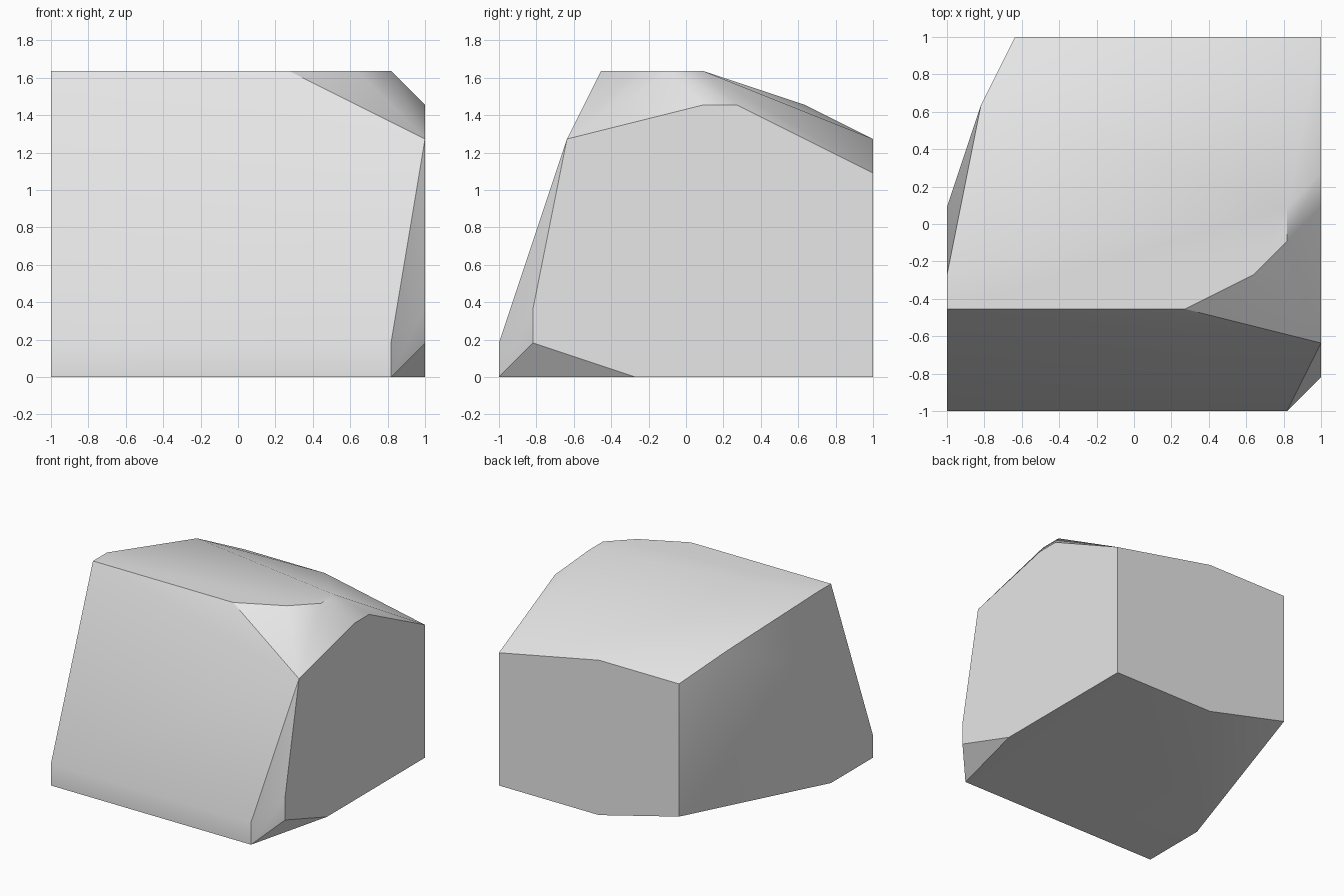
import bpy
import bmesh
import math

cube = bpy.data.objects.get("Cube")
if cube:
    bpy.data.objects.remove(cube, do_unlink=True)

UNIT = 1 / 11       # the block is laid out on a coarse grid
SIDE, TOP = 11, 18  # half width and full height in grid steps


def make_material(name, colour):
    material = bpy.data.materials.new(name)
    material.use_nodes = True
    material.diffuse_color = colour
    shader = next(n for n in material.node_tree.nodes if n.type == "BSDF_PRINCIPLED")
    shader.inputs["Base Color"].default_value = colour
    return material


# Outlines of the flat sides, each in its own plane
base_outline = [(-SIDE, -SIDE), (9, -SIDE), (SIDE, -3), (SIDE, SIDE), (1, SIDE), (-SIDE, -5)]
top_outline = [(-SIDE, -5), (3, -5), (7, -3), (9, -1), (9, 1), (-SIDE, -3)]
left_outline = [(-9, 2), (-9, 4), (-7, 14), (1, 16), (3, 16), (SIDE, 12)]
back_outline = [(1, 14), (-7, 14), (-7, 2)]
front_lip = [(-SIDE, 2), (9, 2)]

points = [(x, y, 0) for x, y in base_outline]
points += [(x, y, TOP) for x, y in top_outline]
points += [(SIDE, y, z) for y, z in left_outline]
points += [(x, SIDE, z) for x, z in back_outline]
points += [(x, -SIDE, z) for x, z in front_lip]

# Worn corner between the back and the right side
points += [(-9, 7, 16), (-SIDE, 1, 13)]

# Wrap the outlines in one chipped stone block
bm = bmesh.new()
for point in points:
    bm.verts.new([value * UNIT for value in point])
bmesh.ops.convex_hull(bm, input=bm.verts[:])
bmesh.ops.dissolve_limit(bm, angle_limit=math.radians(0.5),
                         verts=bm.verts[:], edges=bm.edges[:])
bmesh.ops.recalc_face_normals(bm, faces=bm.faces[:])

mesh = bpy.data.meshes.new("stone_block")
bm.to_mesh(mesh)
bm.free()
mesh.materials.append(make_material("light grey stone", (0.8, 0.8, 0.8, 1)))

stone = bpy.data.objects.new("stone_block", mesh)
bpy.context.collection.objects.link(stone)

# Soft shading across shallow creases, crisp at the sharp ones
bpy.ops.object.select_all(action="DESELECT")
stone.select_set(True)
bpy.context.view_layer.objects.active = stone
bpy.ops.object.shade_smooth_by_angle(angle=math.radians(30))
